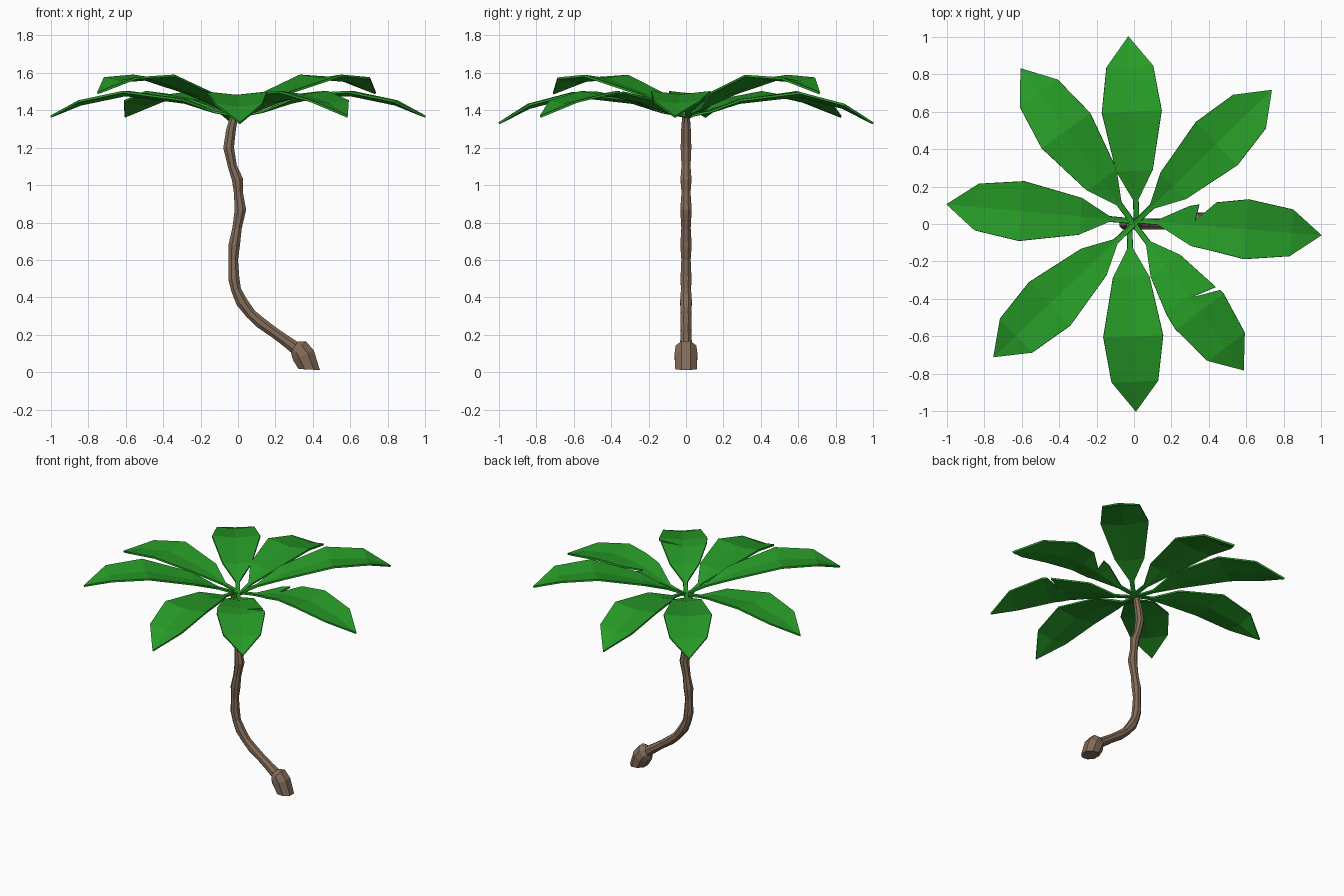
import bpy, bmesh, math
from mathutils import Vector

if "Cube" in bpy.data.objects:
    bpy.data.objects.remove(bpy.data.objects["Cube"])


def material(name, rgb):
    m = bpy.data.materials.new(name)
    m.diffuse_color = (*rgb, 1)
    m.use_nodes = True
    m.node_tree.nodes["Principled BSDF"].inputs["Base Color"].default_value = m.diffuse_color
    return m


def add_object(name, bm, mat):
    bmesh.ops.recalc_face_normals(bm, faces=bm.faces)
    me = bpy.data.meshes.new(name)
    bm.to_mesh(me)
    bm.free()
    me.materials.append(mat)
    ob = bpy.data.objects.new(name, me)
    bpy.context.collection.objects.link(ob)
    return ob


bark = material("bark", (0.23, 0.15, 0.10))
green = material("leaf_green", (0.02, 0.33, 0.02))

# Trunk: eight-sided rings (x, z, radius) along a bent path, swollen foot
SIDES = 8
rings = [(0.38, 0.015, 0.062), (0.35, 0.09, 0.066), (0.325, 0.125, 0.06),
         (0.30, 0.135, 0.036), (0.25, 0.172, 0.032), (0.19, 0.215, 0.030),
         (0.12, 0.265, 0.033), (0.07, 0.31, 0.030), (0.02, 0.375, 0.034),
         (-0.01, 0.44, 0.029), (-0.022, 0.50, 0.032), (-0.025, 0.60, 0.027),
         (-0.02, 0.68, 0.033), (-0.005, 0.77, 0.027), (0.013, 0.87, 0.033),
         (0.002, 0.96, 0.026), (-0.003, 1.03, 0.032), (-0.03, 1.10, 0.026),
         (-0.05, 1.20, 0.031), (-0.038, 1.29, 0.028), (-0.02, 1.37, 0.022)]
bm = bmesh.new()
loops = []
for i, (x, z, r) in enumerate(rings):
    a, b = rings[max(i - 1, 0)], rings[min(i + 1, len(rings) - 1)]
    tan = Vector((b[0] - a[0], 0, b[1] - a[1])).normalized()
    if i == 0:
        tan = Vector((0.05, 0, 1)).normalized()      # foot sits flat
    side = Vector((tan.z, 0, -tan.x))
    loop = []
    for k in range(SIDES):
        t = 2 * math.pi * (k + 0.5) / SIDES
        p = Vector((x, 0, z)) + side * r * math.cos(t) + Vector((0, r * math.sin(t), 0))
        p.z = max(p.z, 0.0)
        loop.append(bm.verts.new(p))
    loops.append(loop)
for lo, hi in zip(loops, loops[1:]):
    for k in range(SIDES):
        n = (k + 1) % SIDES
        bm.faces.new((lo[k], lo[n], hi[n], hi[k]))
bm.faces.new(loops[0])
bm.faces.new(loops[-1])
add_object("trunk", bm, bark)

# Leaf outline stations: (midrib t, half width, left-edge t)
base = [(0, 0.014, 0), (0.13, 0.015, 0.13), (0.285, 0.098, 0.285),
        (0.60, 0.160, 0.60), (0.84, 0.125, 0.84), (1.0, 0, 1.0)]
low = [(0, 1.365), (0.13, 1.39), (0.285, 1.44), (0.45, 1.475), (0.60, 1.48), (0.84, 1.43), (1.0, 1.365)]
high = [(0, 1.365), (0.13, 1.415), (0.285, 1.48), (0.45, 1.54), (0.60, 1.567), (0.84, 1.553), (1.0, 1.49)]
V_FOLD = 0.017


def height(profile, t):
    for (t0, z0), (t1, z1) in zip(profile, profile[1:]):
        if t <= t1:
            return z0 + (z1 - z0) * (t - t0) / (t1 - t0)
    return profile[-1][1]


def leaf(name, start, tip, profile, drop=0, tear=None):
    stations = list(base)
    if tear:
        stations = sorted(stations + tear["stations"])
    s, e = Vector(start), Vector(tip)
    axis = e - s
    left = Vector((-axis.y, axis.x)).normalized()

    def point(t, w):
        p = s + axis * t + left * w
        z = height(profile, t) + V_FOLD * min(abs(w) / 0.125, 1) - drop * t ** 4
        return bm.verts.new((p.x, p.y, z))

    bm = bmesh.new()
    mid, lft, rgt = [], [], []
    for t, w, tl in stations:
        m = point(t, 0)
        mid.append(m)
        lft.append(point(tl, w) if w else m)
        rgt.append(point(t, -w) if w else m)
    for i in range(len(stations) - 1):
        r = [mid[i], rgt[i], rgt[i + 1], mid[i + 1]]
        l = [mid[i], mid[i + 1], lft[i + 1], lft[i]]
        if tear and stations[i] == tear["stations"][0]:
            apex = point(*tear["apex"])
            bm.faces.new((mid[i], apex, lft[i]))
            bm.faces.new((mid[i], mid[i + 1], lft[i + 1], apex))
            l = None
        for f in (r, l):
            if f:
                bm.faces.new(list(dict.fromkeys(f)))
    ob = add_object(name, bm, green)
    mod = ob.modifiers.new("thickness", "SOLIDIFY")
    mod.thickness = 0.012
    mod.offset = 0


# Torn notches on two leaves
tear_right = {"stations": [(0.31, 0.112, 0.34), (0.43, 0.130, 0.43)], "apex": (0.325, 0.025)}
tear_front = {"stations": [(0.49, 0.148, 0.545), (0.54, 0.156, 0.572)], "apex": (0.512, 0.016)}

# Crown of eight leaves
leaf("leaf_right", (0, 0.02), (1.0, -0.06), low, tear=tear_right)
leaf("leaf_back_right", (0, 0), (0.735, 0.715), high)
leaf("leaf_back", (0.015, 0), (-0.03, 1.0), low, drop=0.035)
leaf("leaf_back_left", (0, 0), (-0.605, 0.83), low)
leaf("leaf_left", (0, 0.015), (-1.0, 0.105), low)
leaf("leaf_front_left", (0, 0), (-0.75, -0.71), high)
leaf("leaf_front", (-0.025, 0), (0.01, -1.0), low, drop=0.035)
leaf("leaf_front_right", (0, 0), (0.585, -0.78), low, tear=tear_front)
